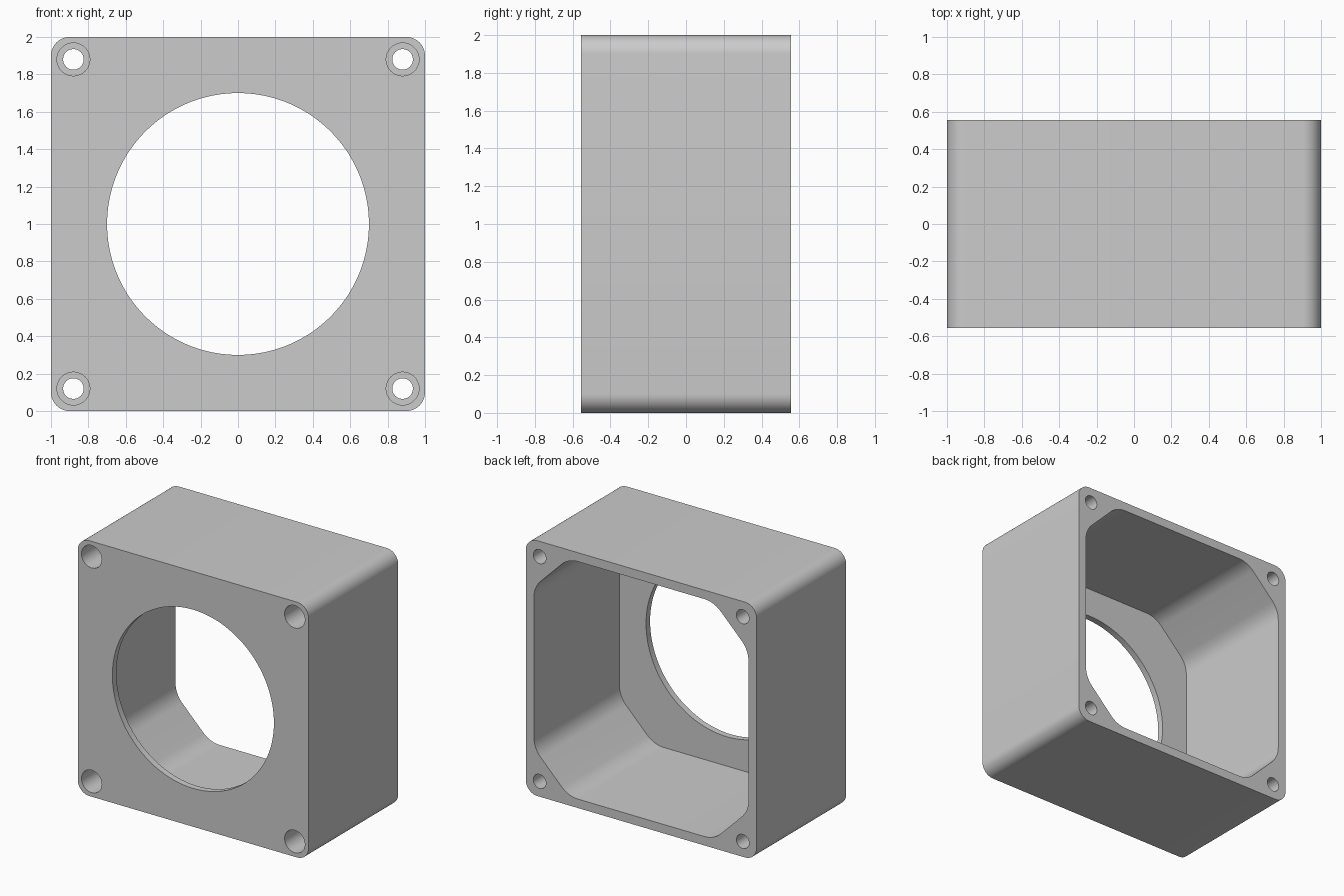
import bpy, bmesh, math
from mathutils import Vector

if "Cube" in bpy.data.objects:
    bpy.data.objects.remove(bpy.data.objects["Cube"], do_unlink=True)

SIZE, HALF_DEPTH, MID_Z = 1.0, 0.555, 1.0
PLATE = 0.05          # thickness of the front wall
HOLE_POS = 0.88       # screw hole offset from the centre

grey = bpy.data.materials.new("light grey")
grey.use_nodes = True
grey.diffuse_color = (0.6, 0.6, 0.6, 1)
grey.node_tree.nodes["Principled BSDF"].inputs["Base Color"].default_value = (0.6, 0.6, 0.6, 1)


def circle(radius, cx=0, cz=0, steps=64):
    return [(cx + radius * math.cos(math.tau * i / steps),
             cz + radius * math.sin(math.tau * i / steps)) for i in range(steps)]


def rounded(corners, radius, steps=10):
    """Fillet every corner of a convex counter-clockwise outline."""
    out = []
    for i, c in enumerate(corners):
        p = Vector(c)
        a = (Vector(corners[i - 1]) - p).normalized()
        b = (Vector(corners[(i + 1) % len(corners)]) - p).normalized()
        half = a.angle(b) / 2
        centre = p + (a + b).normalized() * radius / math.sin(half)
        start = p + a * radius / math.tan(half) - centre
        sweep = math.pi - 2 * half
        base = math.atan2(start.y, start.x)
        for k in range(steps + 1):
            t = base + sweep * k / steps
            out.append((centre.x + radius * math.cos(t), centre.y + radius * math.sin(t)))
    return out


def prism(name, outline, y0, y1):
    """Extrude an x/z outline along y."""
    bm = bmesh.new()
    front = bm.faces.new([bm.verts.new((x, y0, z + MID_Z)) for x, z in outline])
    grown = bmesh.ops.extrude_face_region(bm, geom=[front], use_keep_orig=True)
    moved = [v for v in grown["geom"] if isinstance(v, bmesh.types.BMVert)]
    bmesh.ops.translate(bm, verts=moved, vec=(0, y1 - y0, 0))
    bmesh.ops.recalc_face_normals(bm, faces=bm.faces)
    mesh = bpy.data.meshes.new(name)
    bm.to_mesh(mesh)
    bm.free()
    mesh.materials.append(grey)
    obj = bpy.data.objects.new(name, mesh)
    bpy.context.collection.objects.link(obj)
    return obj


# Outer block with rounded long edges
square = [(-SIZE, -SIZE), (SIZE, -SIZE), (SIZE, SIZE), (-SIZE, SIZE)]
housing = prism("housing", rounded(square, 0.1), -HALF_DEPTH, HALF_DEPTH)

# Cavity open at the back, with bevelled corners that leave room for screws
w, c = 0.93, 0.63
octagon = [(-c, -w), (c, -w), (w, -c), (w, c), (c, w), (-c, w), (-w, c), (-w, -c)]
cutters = [prism("cavity_cutter", rounded(octagon, 0.2), -HALF_DEPTH + PLATE, 1)]

# Round opening in the front wall
cutters.append(prism("opening_cutter", circle(0.7, steps=128), -1, 0))

# Stepped screw holes, wide at the front
for sx in (-1, 1):
    for sz in (-1, 1):
        x, z = sx * HOLE_POS, sz * HOLE_POS
        cutters.append(prism("screw_cutter", circle(0.055, x, z, 40), -1, 1))
        cutters.append(prism("head_cutter", circle(0.088, x, z, 40), -1, 0.2))

for cutter in cutters:
    cutter.hide_render = True
    mod = housing.modifiers.new(cutter.name, 'BOOLEAN')
    mod.operation, mod.solver, mod.object = 'DIFFERENCE', 'EXACT', cutter

# Bake the cuts and drop the helpers
graph = bpy.context.evaluated_depsgraph_get()
graph.update()
cut_mesh = bpy.data.meshes.new_from_object(housing.evaluated_get(graph))
housing.modifiers.clear()
housing.data = cut_mesh
for cutter in cutters:
    bpy.data.objects.remove(cutter, do_unlink=True)

bpy.ops.object.select_all(action='DESELECT')
housing.select_set(True)
bpy.context.view_layer.objects.active = housing
bpy.ops.object.shade_smooth_by_angle(angle=math.radians(30))
